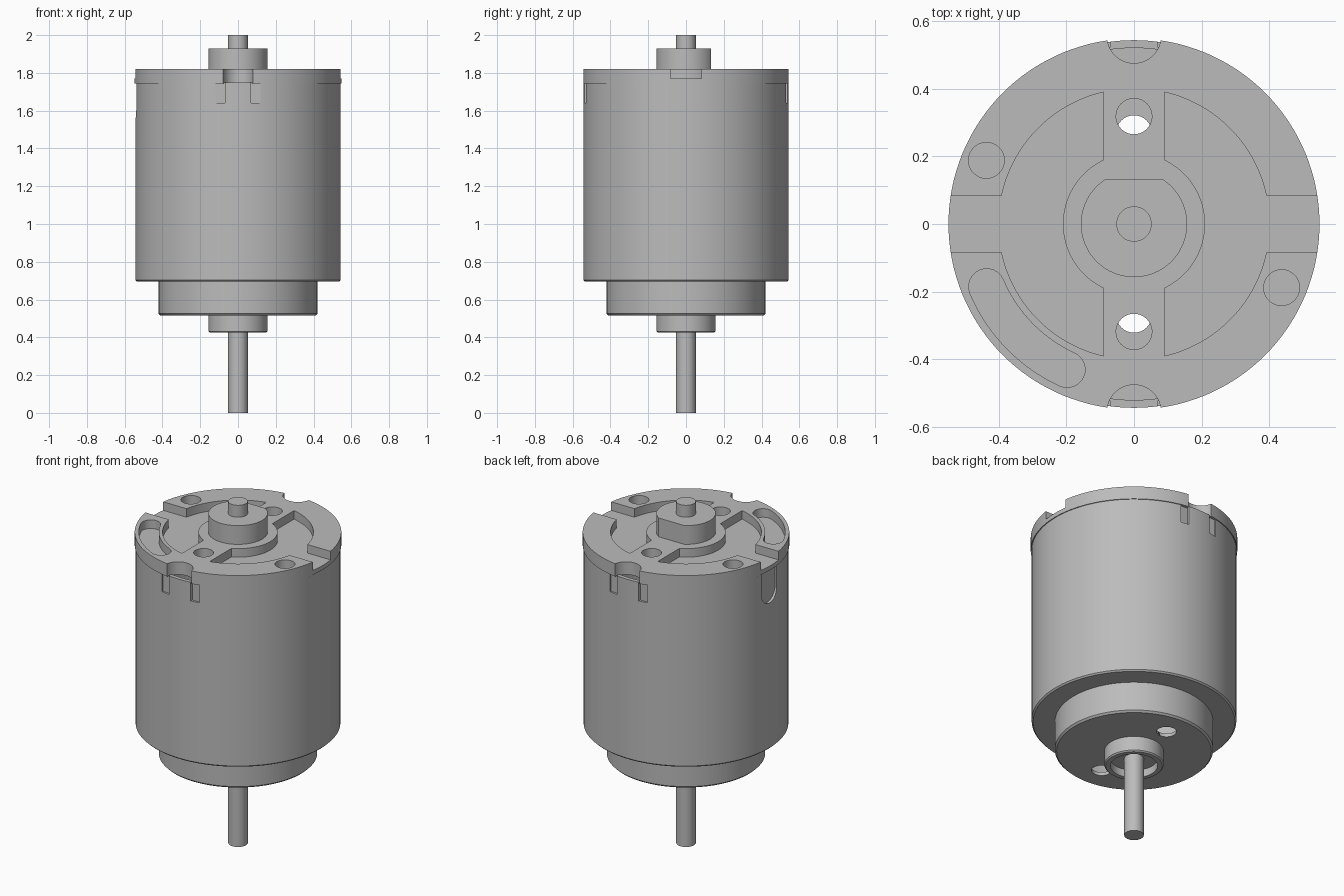
import bpy, bmesh
from math import sin, cos, pi, asin, acos, sqrt
from mathutils import Matrix

cube = bpy.data.objects.get("Cube")
if cube:
    bpy.data.objects.remove(cube, do_unlink=True)

steel = bpy.data.materials.new("grey_metal")
steel.use_nodes = True
steel.diffuse_color = (0.5, 0.5, 0.5, 1)
steel.node_tree.nodes["Principled BSDF"].inputs["Base Color"].default_value = (0.5, 0.5, 0.5, 1)


def finish(name, bm):
    bmesh.ops.recalc_face_normals(bm, faces=bm.faces)
    mesh = bpy.data.meshes.new(name)
    bm.to_mesh(mesh)
    bm.free()
    mesh.materials.append(steel)
    ob = bpy.data.objects.new(name, mesh)
    bpy.context.collection.objects.link(ob)
    return ob


def arc(r, a0, a1, n=24, cx=0, cy=0):
    return [(cx + r * cos(a0 + (a1 - a0) * i / n), cy + r * sin(a0 + (a1 - a0) * i / n))
            for i in range(n + 1)]


def circle(r, cx=0, cy=0, n=32):
    return arc(r, 0, 2 * pi, n, cx, cy)[:-1]


def prism(name, outline, z0, z1, matrix=None):
    bm = bmesh.new()
    face = bm.faces.new([bm.verts.new((x, y, z0)) for x, y in outline])
    new = bmesh.ops.extrude_face_region(bm, geom=[face])["geom"]
    top = [v for v in new if isinstance(v, bmesh.types.BMVert)]
    bmesh.ops.translate(bm, verts=top, vec=(0, 0, z1 - z0))
    if matrix:
        bmesh.ops.transform(bm, matrix=matrix, verts=bm.verts)
    return finish(name, bm)


def lathe(name, profile, n=128):
    # closed profile of (radius, height) swept around z
    bm = bmesh.new()
    rings = [[bm.verts.new((r * cos(2 * pi * i / n), r * sin(2 * pi * i / n), z))
              for i in range(n)] for r, z in profile]
    for a, b in zip(rings, rings[1:] + rings[:1]):
        for i in range(n):
            j = (i + 1) % n
            bm.faces.new((a[i], a[j], b[j], b[i]))
    return finish(name, bm)


def select(ob):
    bpy.ops.object.select_all(action='DESELECT')
    ob.select_set(True)
    bpy.context.view_layer.objects.active = ob


def cut(target, cutters):
    select(target)
    for c in cutters:
        c.hide_render = True
        mod = target.modifiers.new("cut", 'BOOLEAN')
        mod.operation, mod.solver, mod.object = 'DIFFERENCE', 'EXACT', c
        bpy.ops.object.modifier_apply(modifier=mod.name)
        bpy.data.objects.remove(c, do_unlink=True)


# Hollow can with stepped end and bearing collar
can = lathe("motor_can", [
    (0.125, 0.425), (0.15, 0.425), (0.157, 0.432), (0.157, 0.515), (0.41, 0.515),
    (0.42, 0.525), (0.42, 0.695), (0.535, 0.695), (0.543, 0.703), (0.543, 1.75),
    (0.52, 1.75), (0.52, 0.72), (0.40, 0.72), (0.40, 0.535), (0.125, 0.535)])

cutters = []
half = Matrix.Rotation(pi, 4, 'Z')
for side in (1, -1):
    # Vent hole in the lower end, and a pair of crimp slots by the rim
    cutters.append(prism("vent_cutter", circle(0.053, 0, side * 0.268), 0.48, 0.6))
    for x in (-0.095, 0.095):
        box = [(x - 0.025, side * 0.523), (x + 0.025, side * 0.523),
               (x + 0.025, side * 0.6), (x - 0.025, side * 0.6)]
        cutters.append(prism("crimp_cutter", box, 1.64, 1.8))
# Round-ended slot on one flank
u_shape = arc(0.07, pi, 2 * pi, 16, 0, 1.62) + [(0.07, 1.8), (-0.07, 1.8)]
to_flank = Matrix(((0, 0, 1, 0), (1, 0, 0, 0), (0, 1, 0, 0), (0, 0, 0, 1)))
cutters.append(prism("flank_cutter", u_shape, -0.6, -0.527, to_flank))
cut(can, cutters)

# End cap with recesses, side channels, holes and edge notches
cap = prism("end_cap", circle(0.548, n=128), 1.745, 1.82)
floor, over = 1.77, 1.9
hub, ring, bridge, channel = 0.21, 0.4, 0.09, 0.082
a_hub, a_ring, a_side = acos(bridge / hub), acos(bridge / ring), asin(channel / ring)
pocket = (arc(hub, a_hub, -a_hub) + arc(ring, -a_ring, -a_side)
          + [(0.7, -channel), (0.7, channel)] + arc(ring, a_side, a_ring))
cutters = [prism("pocket_cutter", pocket, floor, over),
           prism("pocket_cutter", pocket, floor, over, half)]
for side in (1, -1):
    cutters.append(prism("hole_cutter", circle(0.053, 0, side * 0.318), 1.7, over))
    cutters.append(prism("notch_cutter", circle(0.08, 0, side * 0.555), 1.7, over))
    cutters.append(prism("dimple_cutter", circle(0.053, -side * 0.436, side * 0.188), floor, over))
# Curved groove with rounded ends
g0, g1, gr, gw = pi * 1.128, pi * 1.363, 0.473, 0.053
groove = (arc(gr + gw, g0, g1)
          + arc(gw, g1, g1 + pi, 12, gr * cos(g1), gr * sin(g1))[1:-1]
          + arc(gr - gw, g1, g0)
          + arc(gw, g0 + pi, g0 + 2 * pi, 12, gr * cos(g0), gr * sin(g0))[1:-1])
cutters.append(prism("groove_cutter", groove, floor, over))
cut(cap, cutters)

# Upper bearing boss with one flat side, lower bearing and shaft
flat = asin(0.133 / 0.157)
boss = prism("upper_boss", arc(0.157, pi - flat, 2 * pi + flat, 64), 1.80, 1.93)
bearing = prism("lower_bearing", circle(0.13, n=48), 0.47, 0.53)
shaft = prism("shaft", circle(0.052, n=48), 0, 2)

for ob in (can, cap, boss, bearing, shaft):
    select(ob)
    bpy.ops.object.shade_smooth_by_angle(angle=pi / 6)
